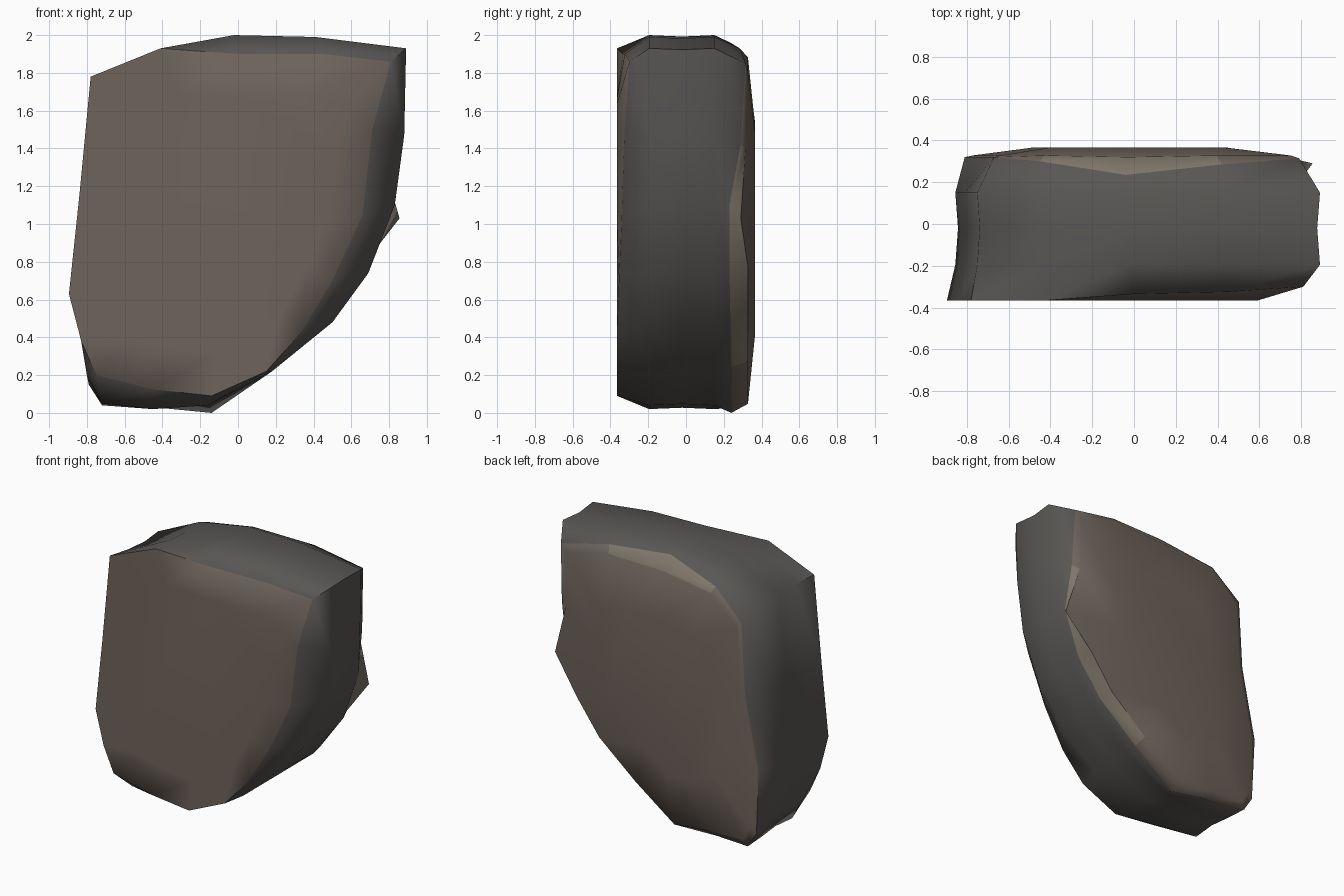
import bpy, bmesh

if "Cube" in bpy.data.objects:
    bpy.data.objects.remove(bpy.data.objects["Cube"])

# Matching outlines, clockwise from the upper left corner
front_rim = [(-.78, -.365, 1.78), (-.41, -.365, 1.93), (0, -.335, 1.90), (.45, -.325, 1.90),
             (.81, -.30, 1.86), (.71, -.325, 1.50), (.66, -.34, 1.05), (.50, -.355, .70),
             (.33, -.365, .42), (.15, -.365, .22), (-.14, -.365, .09), (-.45, -.365, .125),
             (-.75, -.365, .20), (-.83, -.365, .38), (-.895, -.365, .63), (-.84, -.365, 1.15)]
girth = [(-.75, 1.77), (-.41, 1.93), (-.02, 2.0), (.41, 1.99), (.89, 1.93), (.88, 1.47),
         (.83, 1.10), (.69, .74), (.50, .48), (.18, .22), (-.16, .04), (-.45, .02),
         (-.72, .05), (-.80, .20), (-.855, .62), (-.81, 1.15)]
back_rim = [(-.67, .32, 1.66), (-.45, .30, 1.86), (-.04, .235, 1.96), (.42, .285, 1.93),
            (.79, .315, 1.85), (.80, .29, 1.42), (.81, .23, 1.10), (.69, .23, .76),
            (.50, .235, .50), (.19, .24, .24), (-.14, .24, 0), (-.45, .28, .03),
            (-.72, .315, .04), (-.79, .315, .15), (-.81, .32, .62), (-.70, .32, 1.15)]


def inset(ring, y, s, cx=-.05, cz=.97):
    return [(cx + (p[0] - cx) * s, y, cz + (p[2] - cz) * s) for p in ring]


# Back lip beyond the worn edge, with the pointed chip on the right
back_lip = inset(back_rim, .328, .95)
back_lip[2] = (-.04, .32, 1.87)
back_lip[5] = (.75, .315, 1.40)
back_lip[6] = (.855, .29, 1.03)

rings = [inset(front_rim, -.365, .75), front_rim]
for y, s in ((-.195, 1), (-.02, .985), (.15, 1)):
    rings.append([(x * s, y, 1 + (z - 1) * (s + 1) / 2) for x, z in girth])
rings += [back_rim, back_lip, inset(back_rim, .365, .58)]

# Skin the rings into one closed slab: 0 broad faces, 1 sides, 2 worn edges
bm = bmesh.new()
loops = [[bm.verts.new(p) for p in r] for r in rings]
n = len(girth)
for k, (a, b) in enumerate(zip(loops, loops[1:])):
    for i in range(n):
        j = (i + 1) % n
        f = bm.faces.new((a[i], a[j], b[j], b[i]))
        if 1 <= k <= 4:
            f.material_index = 1
        elif k == 5 and i in (1, 2, 5, 6, 7, 8):
            f.material_index = 2
bm.faces.new(loops[0])
bm.faces.new(loops[-1][::-1])
bmesh.ops.recalc_face_normals(bm, faces=bm.faces)

mesh = bpy.data.meshes.new("rock_slab")
bm.to_mesh(mesh)
bm.free()
rock = bpy.data.objects.new("rock_slab", mesh)
bpy.context.collection.objects.link(rock)

# Brown stone faces, greyer sides, pale worn edges
for name, color in (("stone_face", (.155, .125, .105)), ("stone_side", (.10, .095, .089)),
                    ("worn_edge", (.21, .18, .14))):
    mat = bpy.data.materials.new(name)
    mat.diffuse_color = (*color, 1)
    mat.use_nodes = True
    mat.node_tree.nodes["Principled BSDF"].inputs["Base Color"].default_value = mat.diffuse_color
    mesh.materials.append(mat)

bpy.context.view_layer.objects.active = rock
rock.select_set(True)
bpy.ops.object.shade_smooth_by_angle(angle=1.05)
